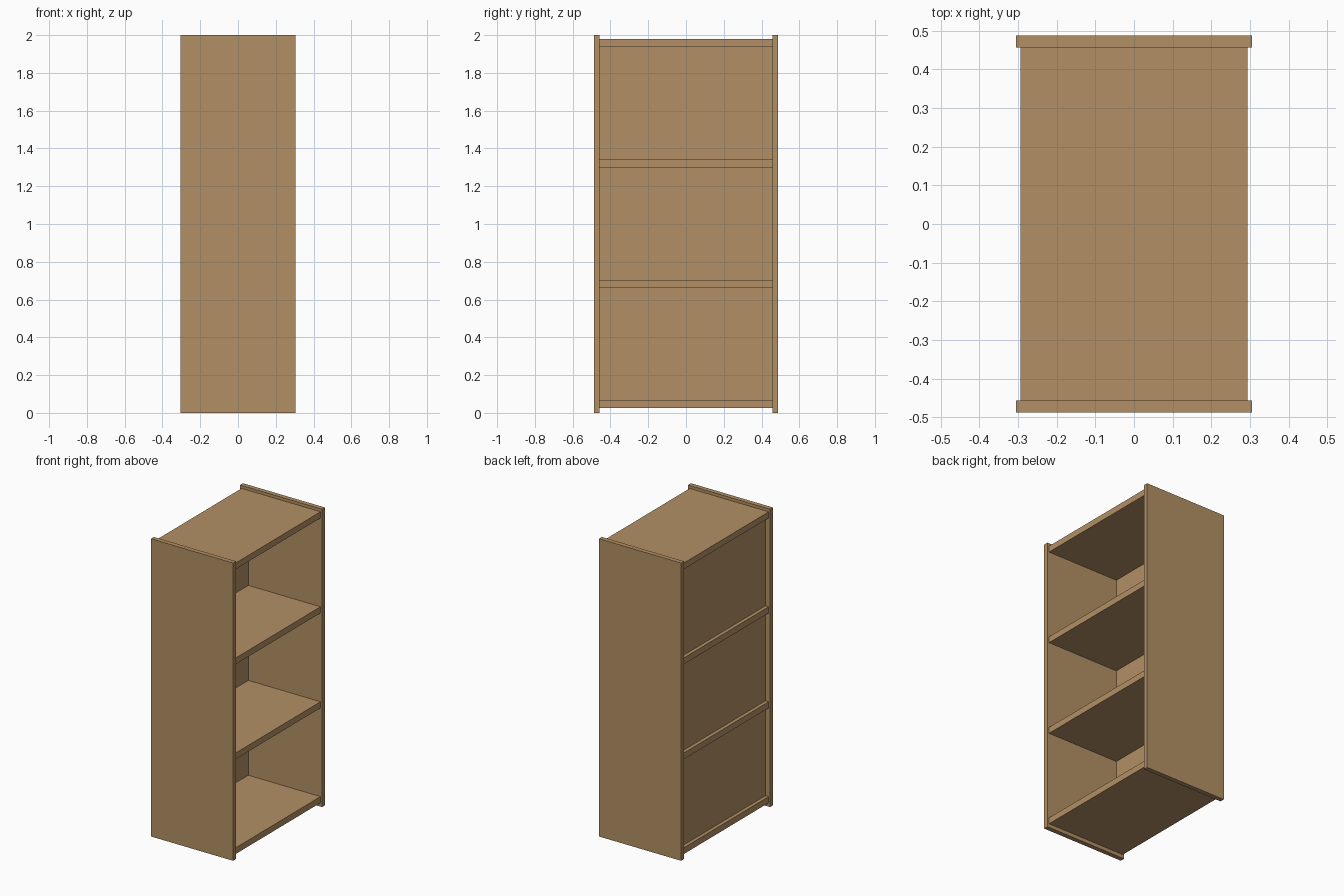
import bpy

if "Cube" in bpy.data.objects:
    bpy.data.objects.remove(bpy.data.objects["Cube"])

wood = bpy.data.materials.new("wood")
wood.diffuse_color = (0.45, 0.28, 0.13, 1)
wood.use_nodes = True
wood.node_tree.nodes["Principled BSDF"].inputs["Base Color"].default_value = wood.diffuse_color


def box(name, x, y, z):
    """Axis-aligned board from (min, max) pairs."""
    bpy.ops.mesh.primitive_cube_add(size=1, location=[sum(r) / 2 for r in (x, y, z)])
    ob = bpy.context.object
    ob.name = name
    ob.scale = [r[1] - r[0] for r in (x, y, z)]
    bpy.ops.object.transform_apply(location=False, rotation=False, scale=True)
    ob.data.materials.append(wood)
    return ob


INNER, OUTER = 0.457, 0.488

# Two tall side panels
box("front_side_panel", (-0.305, 0.305), (-OUTER, -INNER), (0, 2))
box("rear_side_panel", (-0.305, 0.305), (INNER, OUTER), (0, 2))

# Bottom board, two shelves and top board
levels = [(0.025, 0.067), (0.662, 0.704), (1.300, 1.342), (1.938, 1.980)]
names = ["bottom_board", "lower_shelf", "upper_shelf", "top_board"]
for name, z in zip(names, levels):
    box(name, (-0.294, 0.293), (-INNER, INNER), z)

# Recessed back panels filling each bay
for i in range(3):
    box(f"back_panel_{i + 1}", (-0.27, -0.243), (-INNER, INNER),
        (levels[i][1], levels[i + 1][0]))
